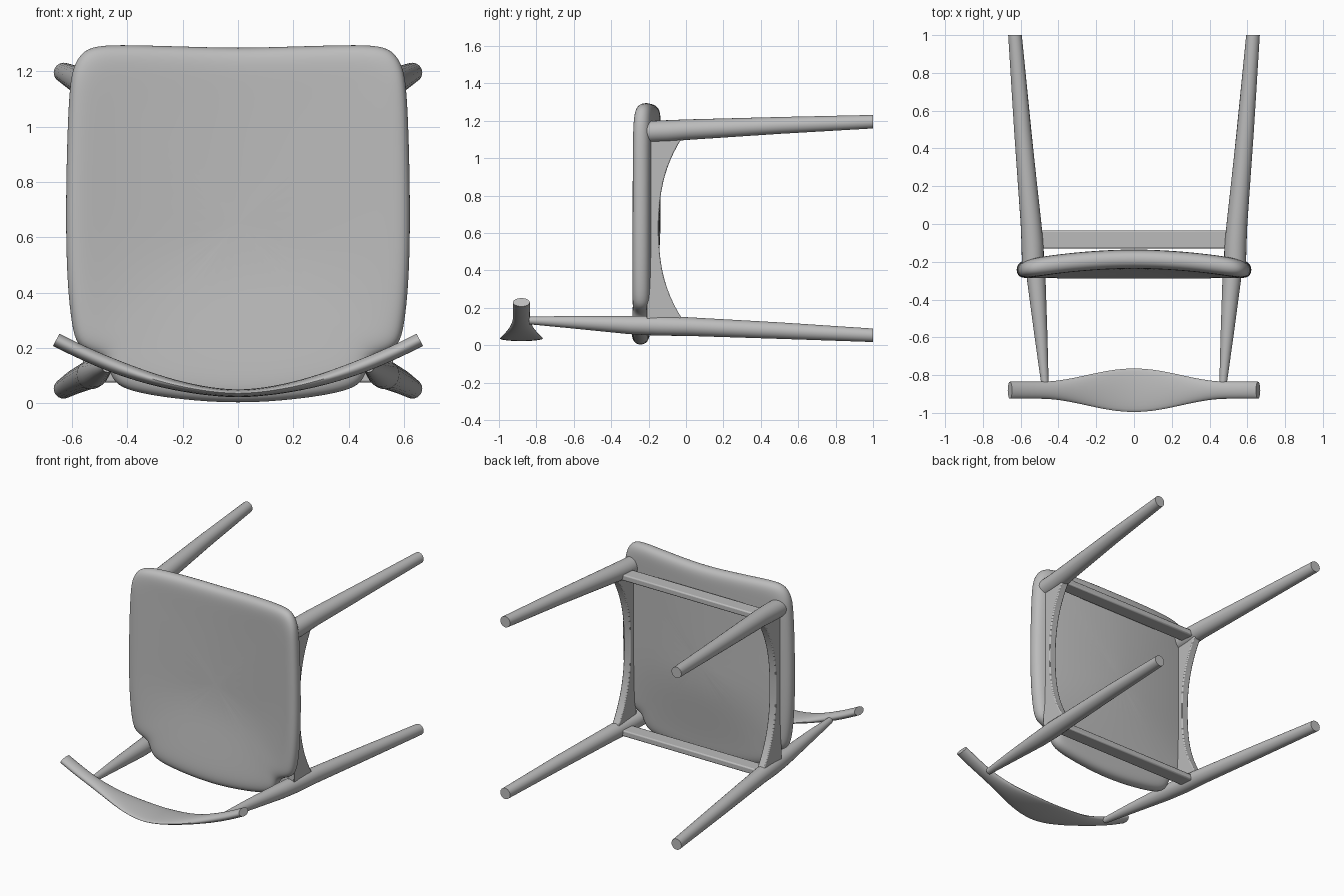
import bpy, bmesh, math
from mathutils import Vector

if "Cube" in bpy.data.objects:
    bpy.data.objects.remove(bpy.data.objects["Cube"])

# One plain grey for the whole chair
grey = bpy.data.materials.new("plain grey")
grey.use_nodes = True
colour = (0.5, 0.5, 0.5, 1)
grey.diffuse_color = colour
grey.node_tree.nodes["Principled BSDF"].inputs["Base Color"].default_value = colour


def finish(name, bm, angle=40):
    bmesh.ops.recalc_face_normals(bm, faces=bm.faces[:])
    mesh = bpy.data.meshes.new(name)
    bm.to_mesh(mesh)
    bm.free()
    mesh.materials.append(grey)
    ob = bpy.data.objects.new(name, mesh)
    bpy.context.collection.objects.link(ob)
    bpy.ops.object.select_all(action='DESELECT')
    bpy.context.view_layer.objects.active = ob
    ob.select_set(True)
    bpy.ops.object.shade_smooth_by_angle(angle=math.radians(angle))
    return ob


def loft(name, rings):
    """Skin a list of closed rings and cap both ends."""
    bm = bmesh.new()
    loops = [[bm.verts.new(p) for p in ring] for ring in rings]
    n = len(rings[0])
    for a, b in zip(loops, loops[1:]):
        for i in range(n):
            j = (i + 1) % n
            bm.faces.new((a[i], a[j], b[j], b[i]))
    bm.faces.new(loops[0])
    bm.faces.new(loops[-1])
    return finish(name, bm)


def ellipse(centre, u, v, n=24):
    return [centre + u * math.cos(k * math.tau / n) + v * math.sin(k * math.tau / n)
            for k in range(n)]


def leg(name, side, stations):
    """Round turned leg; stations are (x, y, z, radius)."""
    loft(name, [ellipse(Vector((side * x, y, z)), Vector((r, 0, 0)), Vector((0, 0, r)))
                for x, y, z, r in stations])


def prism(name, outline, depth, bevel):
    """Extrude a flat outline and soften its edges."""
    bm = bmesh.new()
    face = bm.faces.new([bm.verts.new(p) for p in outline])
    out = bmesh.ops.extrude_face_region(bm, geom=[face])
    moved = [g for g in out["geom"] if isinstance(g, bmesh.types.BMVert)]
    bmesh.ops.translate(bm, verts=moved, vec=depth)
    ob = finish(name, bm)
    mod = ob.modifiers.new("soft edges", 'BEVEL')
    mod.width, mod.segments, mod.limit_method = bevel, 2, 'ANGLE'


# Legs and arched side rails
for side, word in ((1, "left"), (-1, "right")):
    leg("front_leg_" + word, side, [
        (0.535, -0.21, 1.14, 0.058), (0.538, -0.1, 1.145, 0.058),
        (0.545, 0.0, 1.152, 0.055), (0.59, 0.5, 1.175, 0.045), (0.63, 1.0, 1.195, 0.036)])
    leg("rear_leg_and_post_" + word, side, [
        (0.472, -0.84, 0.132, 0.02), (0.492, -0.6, 0.123, 0.034),
        (0.517, -0.3, 0.108, 0.049), (0.53, -0.15, 0.104, 0.053),
        (0.542, 0.0, 0.1, 0.05), (0.588, 0.5, 0.078, 0.044), (0.63, 1.0, 0.053, 0.036)])
    arch = [Vector((side * 0.51, -0.21, 1.13)), Vector((side * 0.51, -0.21, 0.12))]
    for k in range(25):
        t = k / 12 - 1
        arch.append(Vector((side * 0.51, -0.145 + 0.125 * abs(t) ** 2.5, 0.625 + 0.485 * t)))
    prism("side_rail_" + word, arch, Vector((side * 0.05, 0, 0)), 0.006)

# Cross rails under the seat
for name, z in (("front_rail", 1.13), ("rear_rail", 0.095)):
    section = [Vector((-0.52, y, z + h)) for y, h in
               ((-0.13, -0.02), (-0.035, -0.02), (-0.035, 0.02), (-0.13, 0.02))]
    prism(name, section, Vector((1.04, 0, 0)), 0.008)


# Bowed crest rail, broad in the middle
def crest_point(x):
    return Vector((x, -0.88, 0.036 + 0.195 * (abs(x) / 0.66) ** 1.75))


rings = []
for k in range(41):
    x = -0.657 + 1.314 * k / 40
    tangent = (crest_point(x + 0.01) - crest_point(x - 0.01)).normalized()
    normal = Vector((-tangent.z, 0, tangent.x))
    swell = math.cos(math.pi * x) ** 2 if abs(x) < 0.5 else 0
    width = 0.045 + 0.07 * swell
    rings.append(ellipse(crest_point(x), Vector((0, width, 0)),
                         normal * (0.025 - 0.011 * swell)))
loft("crest_rail", rings)

# Dished cushion, notched round the rear posts
half = [(0.15, 0.004), (0.3, 0.022), (0.41, 0.045), (0.46, 0.08), (0.475, 0.15),
        (0.52, 0.175), (0.585, 0.2), (0.605, 0.28), (0.62, 0.42), (0.626, 0.6),
        (0.625, 0.8), (0.62, 1.0), (0.612, 1.15), (0.6, 1.22), (0.565, 1.28),
        (0.5, 1.3), (0.35, 1.298), (0.15, 1.292)]
outline = [(0, -0.003)] + half + [(0, 1.288)] + [(-x, z) for x, z in reversed(half)]
profile = [(0.3, -0.05), (0.6, -0.05), (0.82, -0.051), (0.92, -0.05), (0.98, -0.036), (1, 0),
           (0.98, 0.036), (0.92, 0.05), (0.82, 0.05), (0.6, 0.05), (0.3, 0.05)]


def cushion_point(x, y, z):
    f = min(max(z / 0.6, 0), 1)
    dish = 0.058 * max(0, 1 - (x / 0.6) ** 2) * f * f * (3 - 2 * f)
    return (x, -0.243 + y + dish, z)


bm = bmesh.new()
mid = 0.65
loops = [[bm.verts.new(cushion_point(x * s, y, mid + (z - mid) * s)) for x, z in outline]
         for s, y in profile]
n = len(outline)
for a, b in zip(loops, loops[1:]):
    for i in range(n):
        j = (i + 1) % n
        bm.faces.new((a[i], a[j], b[j], b[i]))
for loop, y in ((loops[0], -0.05), (loops[-1], 0.05)):
    hub = bm.verts.new(cushion_point(0, y, mid))
    for i in range(n):
        bm.faces.new((loop[i], loop[(i + 1) % n], hub))
cushion = finish("seat_cushion", bm, 80)
mod = cushion.modifiers.new("smooth", 'SUBSURF')
mod.levels = mod.render_levels = 2
